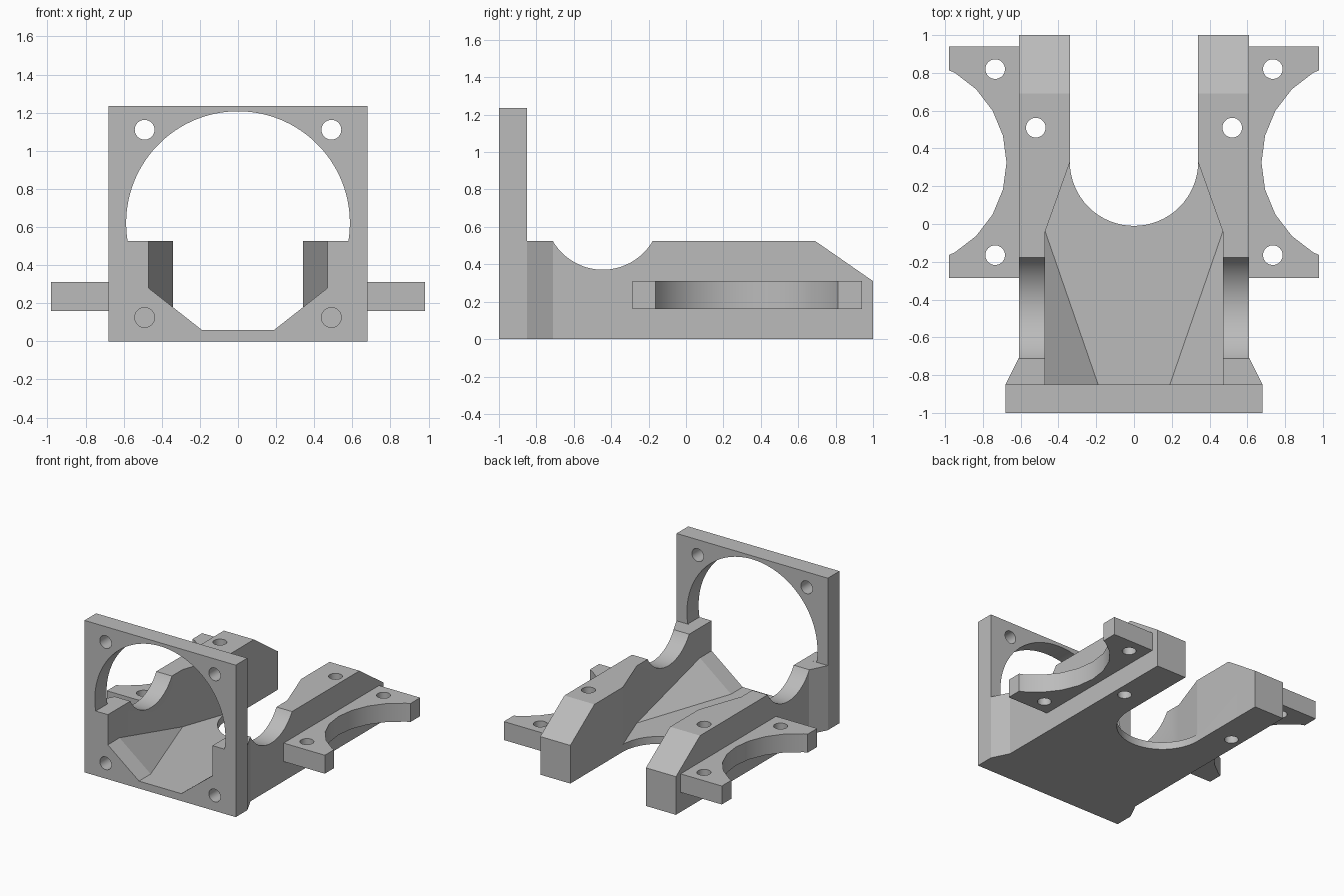
import bpy, bmesh
from math import sin, cos, pi, radians
from mathutils import Vector

cube = bpy.data.objects.get("Cube")
if cube:
    bpy.data.objects.remove(cube, do_unlink=True)

grey = bpy.data.materials.new("plain grey")
grey.use_nodes = True
grey.diffuse_color = (0.5, 0.5, 0.5, 1)
grey.node_tree.nodes["Principled BSDF"].inputs["Base Color"].default_value = (0.5, 0.5, 0.5, 1)

# How a 2D profile and a depth map to 3D for each extrusion axis
AXES = {
    "x": lambda u, v, d: (d, u, v),
    "y": lambda u, v, d: (u, d, v),
    "z": lambda u, v, d: (u, v, d),
}


def finish(name, bm):
    bmesh.ops.recalc_face_normals(bm, faces=bm.faces)
    mesh = bpy.data.meshes.new(name)
    bm.to_mesh(mesh)
    bm.free()
    mesh.materials.append(grey)
    ob = bpy.data.objects.new(name, mesh)
    bpy.context.collection.objects.link(ob)
    return ob


def prism(name, profile, axis, start, end):
    bm = bmesh.new()
    face = bm.faces.new([bm.verts.new(AXES[axis](u, v, start)) for u, v in profile])
    side = bmesh.ops.extrude_face_region(bm, geom=[face])["geom"]
    move = Vector(AXES[axis](0, 0, end - start))
    bmesh.ops.translate(bm, vec=move, verts=[g for g in side if isinstance(g, bmesh.types.BMVert)])
    return finish(name, bm)


def arc(u, v, r, first, last, steps):
    angles = [radians(first + (last - first) * i / steps) for i in range(steps + 1)]
    return [(u + r * cos(a), v + r * sin(a)) for a in angles]


def circle(u, v, r, sides=32):
    return arc(u, v, r, 0, 360, sides)[:-1]


def rect(u0, u1, v0, v1):
    return [(u0, v0), (u1, v0), (u1, v1), (u0, v1)]


def both_sides(points):
    return points + [(-u, v) for u, v in reversed(points)]


def cut(ob, cutters):
    for cutter in cutters:
        mod = ob.modifiers.new("cut", "BOOLEAN")
        mod.operation, mod.solver, mod.object = "DIFFERENCE", "EXACT", cutter
        bpy.context.view_layer.objects.active = ob
        bpy.ops.object.modifier_apply(modifier=mod.name)
        bpy.data.objects.remove(cutter, do_unlink=True)


def hole(u, v, axis, start, end):
    return prism("hole_cutter", circle(u, v, HOLE), axis, start, end)


HOLE = 0.052
PLATE_BACK = -0.85
DECK = 0.525       # top of the side rails
FLOOR = 0.06       # thickness of the channel floor
BODY = 0.61        # half width of the body
INNER = 0.47       # half width of the channel
SLOT = 0.34        # half width of the rear slot

# Body with sloped rear ends
body = prism("body", [(PLATE_BACK, 0), (1, 0), (1, 0.31), (0.69, DECK), (PLATE_BACK, DECK)],
             "x", -BODY, BODY)
pocket = both_sides([(INNER, -1), (INNER, -0.04), (SLOT, 0.325), (SLOT, 0.4)])
slot = [(SLOT, 1.2), (-SLOT, 1.2)] + arc(0, 0.33, SLOT, 180, 360, 32)
cut(body, [
    prism("dip_cutter", circle(-0.445, 0.68, 0.309, 64), "x", -1, 1),
    prism("channel_cutter", pocket, "z", FLOOR, 1),
    prism("slot_cutter", slot, "z", -1, 1),
    hole(0.52, 0.51, "z", -1, 1),
    hole(-0.52, 0.51, "z", -1, 1),
])

# Front plate with round opening above a tapered trough
plate = prism("front_plate", rect(-0.68, 0.68, 0, 1.235), "y", -1, PLATE_BACK)
opening = arc(0, 0.62, 0.587, -9.3, 189.3, 64)
trough = both_sides([(INNER, DECK), (INNER, 0.28), (0.19, FLOOR)])
trough = trough[3:] + trough[:3]
opening += [(-u, v) for u, v in trough[::-1]][::-1] if trough[0][0] > 0 else \
    [(-INNER, DECK), (-INNER, 0.28), (-0.19, FLOOR), (0.19, FLOOR), (INNER, 0.28), (INNER, DECK)]
cut(plate, [prism("opening_cutter", opening, "y", -2, 0)]
    + [hole(x, z, "y", -2, 0) for x in (-0.49, 0.49) for z in (0.125, 1.11)])

parts = [body, plate]
for label, s in (("left", 1), ("right", -1)):
    # Flared cheek joining the body to the plate
    parts.append(prism(label + "_flare",
                       [(s * BODY, -0.71), (s * 0.68, PLATE_BACK), (s * BODY, PLATE_BACK)],
                       "z", 0, DECK))

    # Sloping gusset in the corner of the channel
    bm = bmesh.new()
    corners = [(INNER, PLATE_BACK, 0.28), (0.19, PLATE_BACK, FLOOR),
               (INNER, -0.04, FLOOR), (INNER, PLATE_BACK, FLOOR)]
    bmesh.ops.convex_hull(bm, input=[bm.verts.new((s * x, y, z)) for x, y, z in corners])
    parts.append(finish(label + "_gusset", bm))

    # Mounting wing with a scooped outer edge
    wing = prism(label + "_wing", rect(s * BODY, s * 0.98, -0.285, 0.94), "z", 0.16, 0.31)
    cut(wing, [prism("scoop_cutter", circle(s * 1.225, 0.325, 0.55, 24), "z", -1, 1)]
        + [hole(s * 0.735, y, "z", -1, 1) for y in (-0.165, 0.82)])
    parts.append(wing)

# Smooth the round cuts and keep the corners sharp
bpy.ops.object.select_all(action="DESELECT")
for ob in parts:
    ob.select_set(True)
bpy.context.view_layer.objects.active = body
bpy.ops.object.shade_smooth_by_angle(angle=radians(30))
